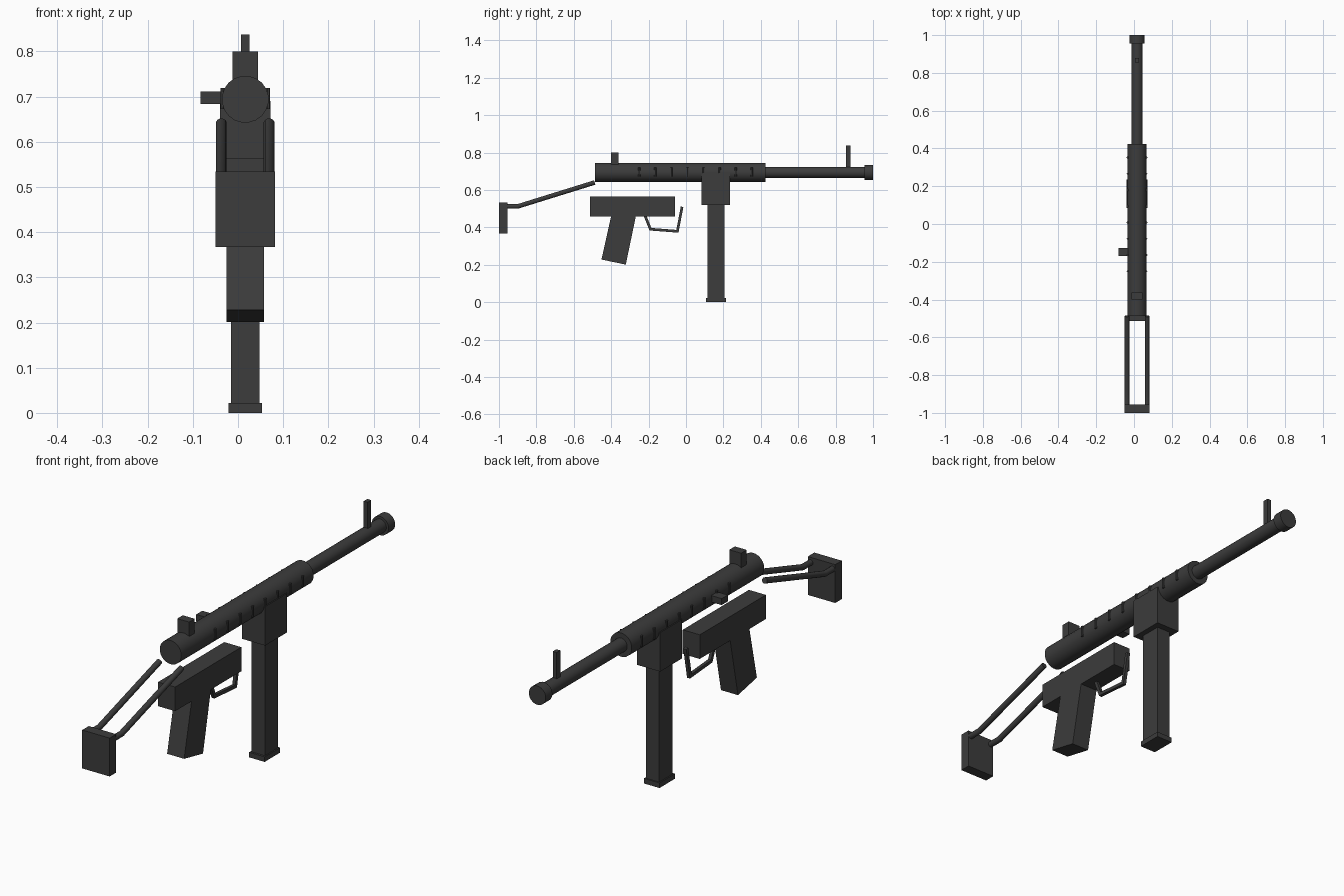
import bpy, bmesh, math
from mathutils import Vector

if "Cube" in bpy.data.objects:
    bpy.data.objects.remove(bpy.data.objects["Cube"], do_unlink=True)

CX = 0.016   # centre plane of the body
AZ = 0.694   # height of the barrel axis

steel = bpy.data.materials.new("dark_gunmetal")
steel.use_nodes = True
COLOUR = (0.045, 0.045, 0.045, 1)
steel.diffuse_color = COLOUR
steel.node_tree.nodes["Principled BSDF"].inputs["Base Color"].default_value = COLOUR


def finish(name, bm, smooth=False):
    bmesh.ops.recalc_face_normals(bm, faces=bm.faces)
    mesh = bpy.data.meshes.new(name)
    bm.to_mesh(mesh)
    bm.free()
    mesh.materials.append(steel)
    ob = bpy.data.objects.new(name, mesh)
    bpy.context.scene.collection.objects.link(ob)
    if smooth:
        bpy.ops.object.select_all(action='DESELECT')
        ob.select_set(True)
        bpy.context.view_layer.objects.active = ob
        bpy.ops.object.shade_smooth_by_angle(angle=math.radians(35))
    return ob


def prism(name, outline, x0, x1):
    """Side outline of (y, z) points, extruded from x0 to x1."""
    bm = bmesh.new()
    face = bm.faces.new([bm.verts.new((x0, y, z)) for y, z in outline])
    ext = bmesh.ops.extrude_face_region(bm, geom=[face])
    verts = [v for v in ext["geom"] if isinstance(v, bmesh.types.BMVert)]
    bmesh.ops.translate(bm, verts=verts, vec=(x1 - x0, 0, 0))
    return finish(name, bm)


def box(name, x0, x1, y0, y1, z0, z1):
    return prism(name, [(y0, z0), (y1, z0), (y1, z1), (y0, z1)], x0, x1)


def centred_box(name, half, y0, y1, z0, z1):
    return box(name, CX - half, CX + half, y0, y1, z0, z1)


def sweep(name, points, radius, sides, smooth=True):
    """Round bar along a path lying in a plane of constant x, mitred at bends."""
    pts = [Vector(p) for p in points]
    bm = bmesh.new()
    rings = []
    for i, p in enumerate(pts):
        a = (p - pts[i - 1]).normalized() if i else None
        b = (pts[i + 1] - p).normalized() if i < len(pts) - 1 else None
        a, b = a or b, b or a
        t = (a + b).normalized()
        up = Vector((1, 0, 0)).cross(t) / t.dot(a)
        ring = []
        for k in range(sides):
            ang = math.tau * (k + 0.5) / sides
            off = Vector((math.cos(ang), 0, 0)) + up * math.sin(ang)
            ring.append(bm.verts.new(p + off * radius))
        rings.append(ring)
    for r, s in zip(rings, rings[1:]):
        for k in range(sides):
            n = (k + 1) % sides
            bm.faces.new((r[k], r[n], s[n], s[k]))
    bm.faces.new(rings[0])
    bm.faces.new(rings[-1])
    return finish(name, bm, smooth)


def tube(name, radius, y0, y1):
    return sweep(name, [(CX, y0, AZ), (CX, y1, AZ)], radius, 20)


# Receiver, barrel and muzzle
tube("receiver_tube", 0.052, -0.487, 0.424)
tube("barrel", 0.03, 0.42, 0.97)
tube("muzzle_ring", 0.041, 0.955, 1.0)

# Small upright ribs along both sides of the receiver
for side, sx in (("right", -1), ("left", 1)):
    for i in range(8):
        y = -0.25 + i * 0.086
        x = CX + sx * 0.049
        bm = bmesh.new()
        bmesh.ops.create_cone(bm, cap_ends=True, segments=8, radius1=0.006,
                              radius2=0.006, depth=0.047)
        bmesh.ops.translate(bm, verts=bm.verts, vec=(x, y, AZ + 0.002))
        finish(f"{side}_rib_{i + 1}", bm)

# Sights and cocking handle
centred_box("rear_sight", 0.0285, -0.4, -0.362, 0.72, 0.8)
centred_box("front_sight", 0.0095, 0.855, 0.88, 0.718, 0.837)
box("cocking_handle", -0.083, 0, -0.169, -0.127, 0.683, 0.711)

# Magazine and its housing
centred_box("magazine_housing", 0.056, 0.084, 0.235, 0.52, 0.69)
centred_box("magazine", 0.032, 0.116, 0.207, 0.01, 0.53)
centred_box("magazine_base", 0.0375, 0.107, 0.213, 0, 0.022)

# Trigger housing, grip and guard
centred_box("trigger_housing", 0.041, -0.514, -0.059, 0.459, 0.564)
prism("pistol_grip", [(-0.398, 0.47), (-0.266, 0.47), (-0.322, 0.201),
                      (-0.452, 0.228)], CX - 0.041, CX + 0.041)
sweep("trigger_guard", [(CX, -0.222, 0.47), (CX, -0.19, 0.39),
                        (CX, -0.046, 0.379), (CX, -0.021, 0.51)], 0.01, 4, False)

# Folding stock
for side, sx in (("right", -1), ("left", 1)):
    x = CX + sx * 0.053
    sweep(f"{side}_stock_rod", [(x, -0.488, 0.64), (x, -0.9, 0.512),
                                (x, -0.97, 0.512)], 0.0125, 12)
centred_box("butt_plate", 0.066, -1.0, -0.955, 0.367, 0.534)
